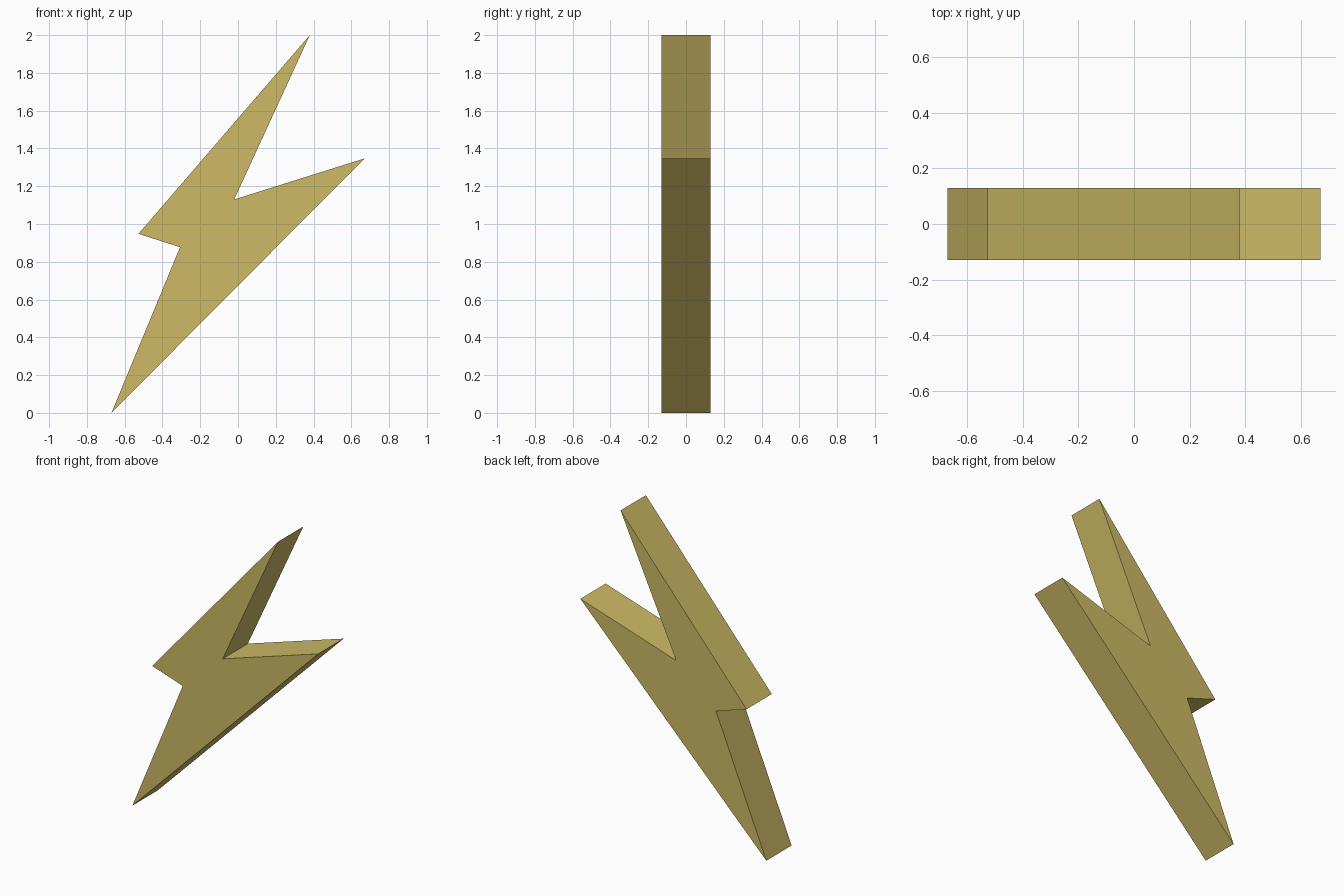
import bpy
import bmesh

cube = bpy.data.objects.get("Cube")
if cube:
    bpy.data.objects.remove(cube, do_unlink=True)

# Single flat gold colour
gold = bpy.data.materials.new("muted_gold")
gold.use_nodes = True
colour = (0.61, 0.49, 0.13, 1.0)
gold.diffuse_color = colour
gold.node_tree.nodes["Principled BSDF"].inputs["Base Color"].default_value = colour

# Bolt outline in x and z, counter-clockwise from the bottom tip
HALF_DEPTH = 0.13
outline = [
    (-0.67, 0.0),     # bottom tip
    (0.67, 1.347),    # right tip
    (-0.02, 1.13),    # inner notch
    (0.38, 2.0),      # top tip
    (-0.527, 0.948),  # left shoulder
    (-0.307, 0.877),  # left notch
]

# Extrude the outline from front to back
bm = bmesh.new()
front = bm.faces.new([bm.verts.new((x, -HALF_DEPTH, z)) for x, z in outline])
extruded = bmesh.ops.extrude_face_region(bm, geom=[front], use_keep_orig=True)
back_verts = [v for v in extruded["geom"] if isinstance(v, bmesh.types.BMVert)]
bmesh.ops.translate(bm, verts=back_verts, vec=(0, 2 * HALF_DEPTH, 0))
bmesh.ops.recalc_face_normals(bm, faces=bm.faces)

mesh = bpy.data.meshes.new("lightning_bolt")
bm.to_mesh(mesh)
bm.free()
mesh.materials.append(gold)
bolt = bpy.data.objects.new("lightning_bolt", mesh)
bpy.context.collection.objects.link(bolt)
